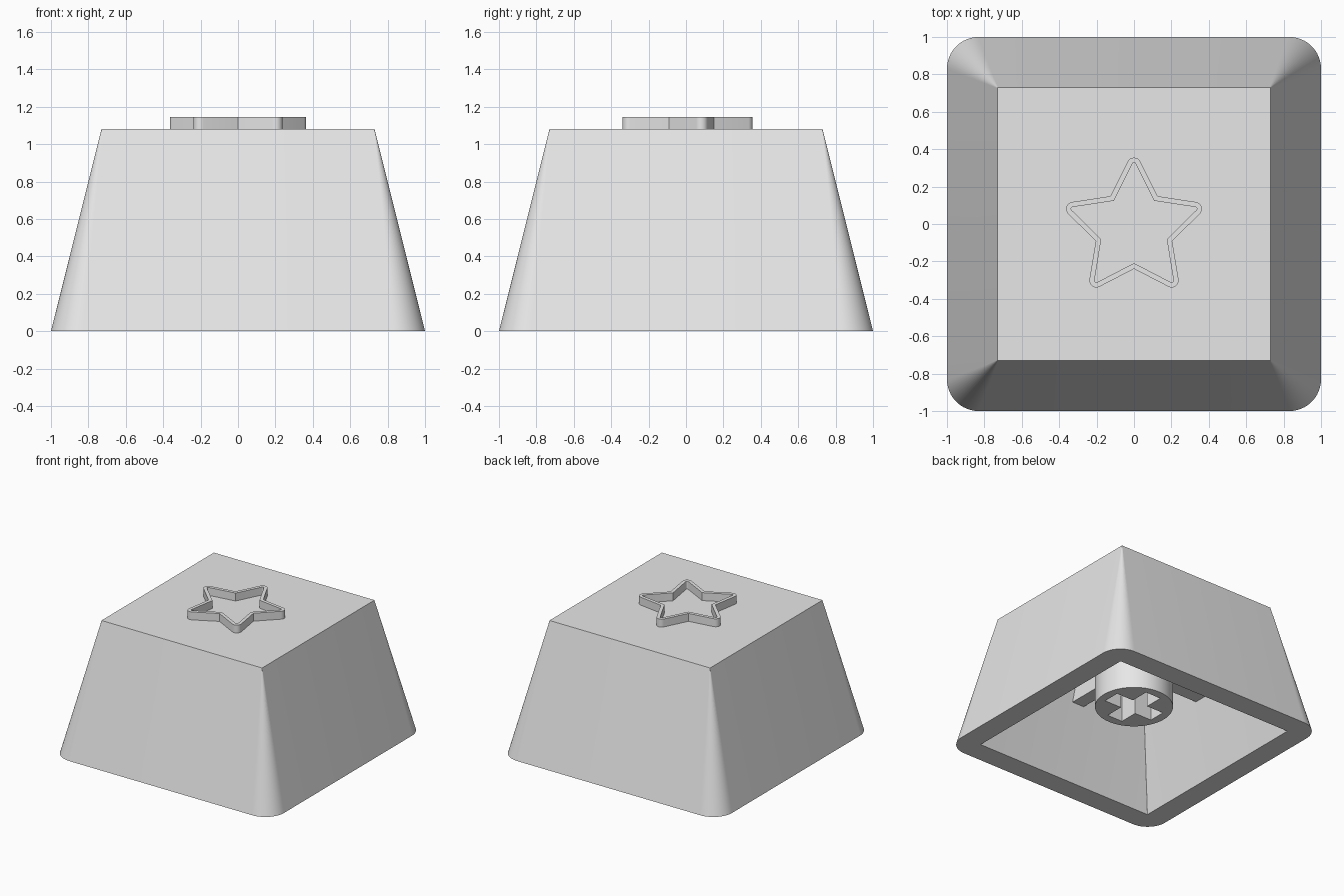
import bpy
import bmesh
from math import cos, sin, pi, radians, atan2
from mathutils import Matrix

cube = bpy.data.objects.get("Cube")
if cube:
    bpy.data.objects.remove(cube, do_unlink=True)

GREY = (0.8, 0.8, 0.8, 1.0)
grey = bpy.data.materials.new("light grey plastic")
grey.use_nodes = True
grey.diffuse_color = GREY
grey.node_tree.nodes["Principled BSDF"].inputs["Base Color"].default_value = GREY

TOP = 1.08       # height of the flat top
CEILING = 0.91   # height of the hollow's ceiling


def finish(bm, name, angle=20):
    """Turn a bmesh into a shaded, coloured object."""
    bmesh.ops.recalc_face_normals(bm, faces=bm.faces[:])
    mesh = bpy.data.meshes.new(name)
    bm.to_mesh(mesh)
    bm.free()
    mesh.shade_smooth()
    mesh.set_sharp_from_angle(angle=radians(angle))
    mesh.materials.append(grey)
    obj = bpy.data.objects.new(name, mesh)
    bpy.context.collection.objects.link(obj)
    return obj


def loft(bm, rings, closed=False):
    """Bridge (outline, z) rings; cap both ends, or join last to first."""
    loops = [[bm.verts.new((x, y, z)) for x, y in pts] for pts, z in rings]
    pairs = list(zip(loops, loops[1:]))
    if closed:
        pairs.append((loops[-1], loops[0]))
    for a, b in pairs:
        n = len(a)
        for i in range(n):
            j = (i + 1) % n
            bm.faces.new((a[i], a[j], b[j], b[i]))
    if not closed:
        bm.faces.new(loops[0])
        bm.faces.new(loops[-1])


def rounded_square(half, radius, steps=16):
    pts = []
    for k in range(4):
        mid = pi / 4 + k * pi / 2
        cx = (half - radius) * (1 if cos(mid) > 0 else -1)
        cy = (half - radius) * (1 if sin(mid) > 0 else -1)
        for i in range(steps + 1):
            a = k * pi / 2 + i / steps * pi / 2
            pts.append((cx + radius * cos(a), cy + radius * sin(a)))
    return pts


def star(offset, tip=0.343, notch=0.173, cy=-0.025, steps=8):
    """Star outline pushed outwards, with round tips and sharp notches."""
    half = atan2(notch * sin(pi / 5), tip - notch * cos(pi / 5))
    r = notch + offset / sin(half + pi / 5)
    pts = []
    for k in range(5):
        a = pi / 2 + k * 2 * pi / 5
        for i in range(steps + 1):
            t = a + (2 * i / steps - 1) * (pi / 2 - half)
            pts.append((tip * cos(a) + offset * cos(t),
                        cy + tip * sin(a) + offset * sin(t)))
        b = a + pi / 5
        pts.append((r * cos(b), cy + r * sin(b)))
    return pts


# Hollow tapered body: rounded at the foot, sharp at the top
bm = bmesh.new()
loft(bm, [(rounded_square(0.73, 0.003), TOP),
          (rounded_square(1.0, 0.17), 0),
          (rounded_square(0.82, 0.002), 0),
          (rounded_square(0.56, 0.002), CEILING)])
finish(bm, "cap_body")

# Raised star outline on the top
bm = bmesh.new()
loft(bm, [(star(0.037), TOP - 0.01), (star(0.037), 1.145),
          (star(0.010), 1.145), (star(0.010), TOP - 0.01)], closed=True)
finish(bm, "star_rim", 30)

# Round stem with a cross-shaped socket
bm = bmesh.new()
circle = [(0.294 * cos(i * pi / 32), 0.294 * sin(i * pi / 32)) for i in range(64)]
arm, w = 0.225, 0.07
cross = []
for k in range(4):
    c, s = round(cos(k * pi / 2)), round(sin(k * pi / 2))
    for x, y in ((arm, -w), (arm, w), (w, w)):
        cross.append((x * c - y * s, x * s + y * c))
edges = []
for outline in (circle, cross):
    vs = [bm.verts.new((x, y, 0.27)) for x, y in outline]
    edges += [bm.edges.new((vs[i - 1], vs[i])) for i in range(len(vs))]
bmesh.ops.triangle_fill(bm, use_beauty=True, edges=edges, normal=(0, 0, -1))
up = bmesh.ops.extrude_face_region(bm, geom=bm.faces[:], use_keep_orig=True)
bmesh.ops.translate(bm, vec=(0, 0, CEILING + 0.01 - 0.27),
                    verts=[v for v in up["geom"] if isinstance(v, bmesh.types.BMVert)])
finish(bm, "stem")

# Four ribs from the stem to the inner walls
bm = bmesh.new()
for k in range(4):
    place = (Matrix.Rotation(k * pi / 2, 4, 'Z')
             @ Matrix.Translation((0.47, 0, 0.75))
             @ Matrix.Diagonal((0.38, 0.11, 0.34, 1)))
    bmesh.ops.create_cube(bm, size=1, matrix=place)
finish(bm, "support_ribs")
